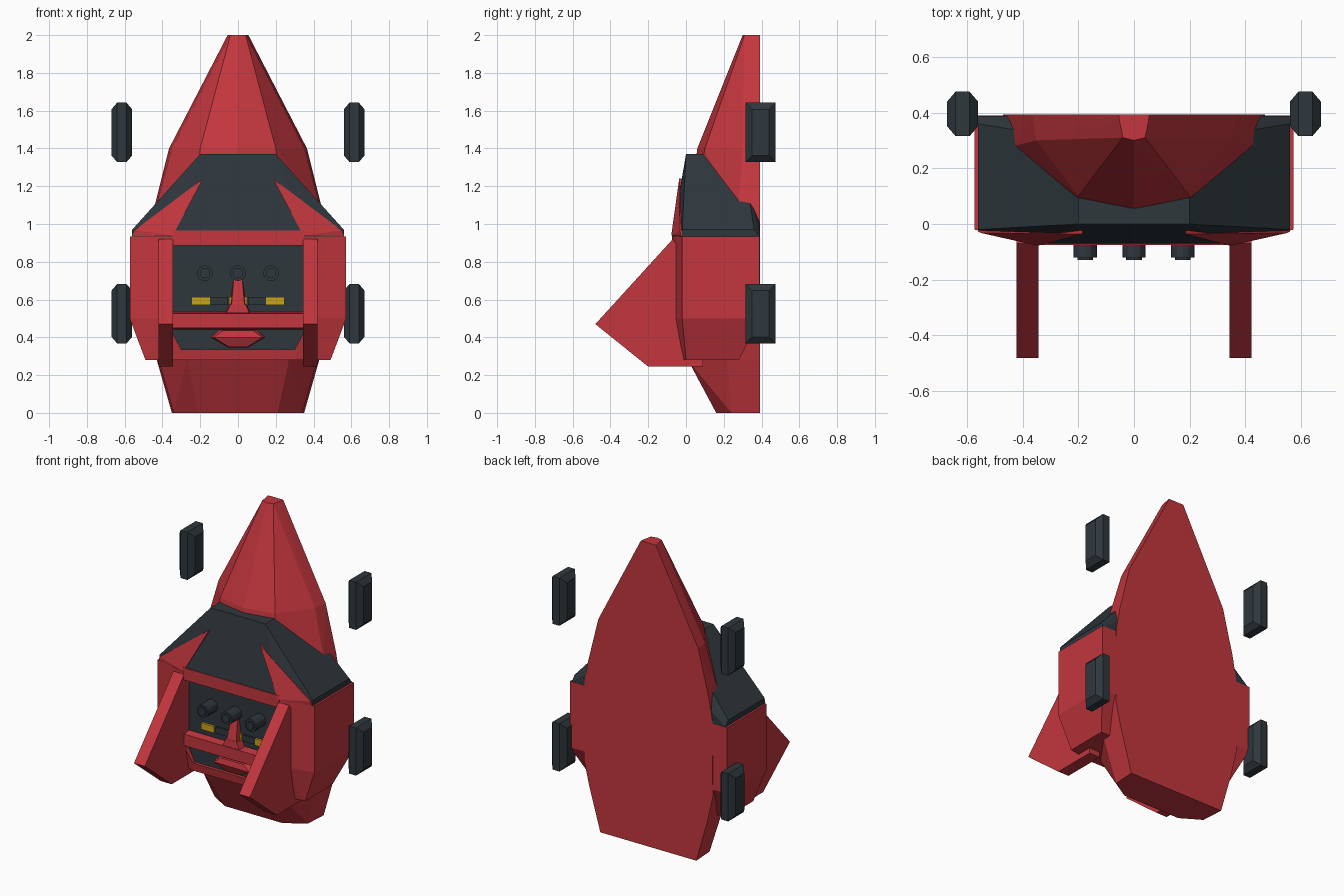
import bpy, bmesh
from mathutils import Matrix

if "Cube" in bpy.data.objects:
    bpy.data.objects.remove(bpy.data.objects["Cube"])


def material(name, rgb):
    m = bpy.data.materials.new(name)
    m.use_nodes = True
    m.diffuse_color = (*rgb, 1)
    m.node_tree.nodes["Principled BSDF"].inputs["Base Color"].default_value = (*rgb, 1)
    return m


RED = material("red", (0.54, 0.037, 0.048))
DARK = material("charcoal", (0.028, 0.038, 0.046))
YELLOW = material("yellow", (0.6, 0.37, 0.01))


def finish(name, bm, mat):
    bmesh.ops.recalc_face_normals(bm, faces=bm.faces)
    me = bpy.data.meshes.new(name)
    bm.to_mesh(me)
    bm.free()
    me.materials.append(mat)
    ob = bpy.data.objects.new(name, me)
    bpy.context.collection.objects.link(ob)
    return ob


def solid(name, points, mat, mirror=True):
    """Faceted convex block around the points, optionally symmetric in x."""
    pts = set(points)
    if mirror:
        pts |= {(-x, y, z) for x, y, z in points}
    bm = bmesh.new()
    for p in pts:
        bm.verts.new(p)
    out = bmesh.ops.convex_hull(bm, input=bm.verts)
    junk = {g for g in out["geom_interior"] + out["geom_unused"]
            if isinstance(g, bmesh.types.BMVert)}
    bmesh.ops.delete(bm, geom=list(junk), context="VERTS")
    bmesh.ops.dissolve_limit(bm, angle_limit=0.01, verts=bm.verts, edges=bm.edges)
    return finish(name, bm, mat)


def box(name, x, y, z, mat):
    return solid(name, [(a, b, c) for a in x for b in y for c in z], mat, False)


# Pointed rear pod with a flat back
def pod_ring(z, back, side, side_y, front, front_y, mid_y):
    return [(back, 0.392, z), (side, side_y, z), (front, front_y, z), (0, mid_y, z)]


solid("rear_pod",
      pod_ring(0, 0.35, 0.34, 0.24, 0.21, 0.16, 0.16)
      + pod_ring(0.28, 0.43, 0.42, 0.22, 0.27, 0.01, 0.01)
      + pod_ring(0.45, 0.47, 0.45, 0.25, 0.26, 0.01, 0.0)
      + pod_ring(0.95, 0.467, 0.45, 0.26, 0.25, 0.03, 0.0)
      + pod_ring(1.1, 0.44, 0.43, 0.28, 0.24, 0.06, 0.02)
      + pod_ring(1.4, 0.365, 0.35, 0.3, 0.2, 0.1, 0.06)
      + pod_ring(2, 0.055, 0.052, 0.37, 0.04, 0.31, 0.3), RED)

# Red main body with a recessed front
body = solid("body",
             [(0.3, -0.03, 0.28), (0.49, 0, 0.28), (0.49, 0.28, 0.28)]
             + [p for z in (0.5, 0.935) for p in
                ((0.345, -0.07, z), (0.573, -0.02, z), (0.573, 0.39, z))], RED)
cutter = solid("recess_cutter",
               [(x, y, z) for y in (-0.3, -0.015)
                for x, z in ((0.3, 0.335), (0.345, 0.42), (0.345, 0.885))], RED)
cutter.hide_render = True
cut = body.modifiers.new("recess", "BOOLEAN")
cut.operation = "DIFFERENCE"
cut.solver = "EXACT"
cut.object = cutter
bpy.context.view_layer.objects.active = body
bpy.ops.object.modifier_apply(modifier=cut.name)
bpy.data.objects.remove(cutter)

# Dark back wall of the recess
solid("recess_panel", [(x, y, z) for y in (-0.02, -0.013)
                       for x, z in ((0.3, 0.335), (0.345, 0.42), (0.345, 0.885))], DARK)

# Dark sloping roof
solid("roof", [(0.2, 0, 1.37), (0.2, 0.3, 1.37), (0.2, 0.388, 1.2),
               (0.35, -0.07, 0.96), (0.35, -0.07, 0.935),
               (0.56, -0.02, 0.97), (0.56, -0.02, 0.935),
               (0.434, 0.3, 1.11), (0.56, 0.36, 0.97),
               (0.45, 0.388, 0.98), (0.56, 0.388, 0.935)], DARK)

# Paired parts: roof struts, front fins, wheels
for s, side in ((1, "left"), (-1, "right")):
    corners = [(0.185, -0.036, 1.24), (0.345, -0.078, 0.94), (0.55, -0.032, 0.965),
               (0.56, -0.026, 0.935)]
    solid(side + "_roof_strut", [(s * x, y + d, z) for x, y, z in corners
                                 for d in (0, 0.03)], RED, False)

    outline = [(-0.07, 0.92), (-0.48, 0.47), (-0.2, 0.245), (0.09, 0.245), (0.09, 0.7)]
    solid(side + "_front_fin", [(s * x, y, z) for x in (0.343, 0.422)
                                for y, z in outline], RED, False)

    for z, level in ((0.525, "lower"), (1.485, "upper")):
        block = [(s * (0.615 + dx), 0.395 + b * (0.08 - i), z + c * (0.157 - i))
                 for dx, i in ((-0.055, 0.035), (-0.025, 0), (0.025, 0), (0.055, 0.035))
                 for b in (-1, 1) for c in (-1, 1)]
        solid(f"{side}_{level}_wheel", block, DARK, False)

# Red bars across the recess
box("top_bar", (-0.35, 0.35), (-0.075, 0.0), (0.885, 0.965), RED)
solid("middle_bar", [(0.345, -0.01, 0.44), (0.345, -0.07, 0.45),
                     (0.345, -0.07, 0.525), (0.345, -0.01, 0.535)], RED)

# Knobs with a raised cap
for x, label in ((-0.175, "right"), (0, "middle"), (0.175, "left")):
    bm = bmesh.new()
    for r, depth in ((0.042, 0.105), (0.028, 0.115)):
        spin = Matrix.Translation((x, -0.015 - depth / 2, 0.74)) @ Matrix.Rotation(1.5708, 4, "X")
        bmesh.ops.create_cone(bm, cap_ends=True, segments=12, radius1=r, radius2=r,
                              depth=depth, matrix=spin)
    finish(label + "_knob", bm, DARK)

# Yellow indicator lamps and the dark blocks between them
for x, label in ((-0.197, "right"), (0, "middle"), (0.197, "left")):
    box(label + "_lamp", (x - 0.048, x + 0.048), (-0.035, -0.015), (0.57, 0.613), YELLOW)
for x, label in ((-0.1, "right"), (0.1, "left")):
    box(label + "_lamp_spacer", (x - 0.048, x + 0.048), (-0.03, -0.015), (0.57, 0.613), DARK)

# Lever above the middle bar
solid("lever", [(0.022, -0.015, 0.72), (0.022, -0.035, 0.71),
                (0.042, -0.015, 0.57), (0.035, -0.07, 0.57)], RED)
solid("lever_base", [(0.045, -0.015, 0.575), (0.04, -0.07, 0.575),
                     (0.065, -0.015, 0.53), (0.06, -0.075, 0.53)], RED)

# Wedge-shaped lip below the middle bar
solid("lower_lip", [(0.1, -0.015, 0.44), (0.08, -0.06, 0.435), (0.145, -0.015, 0.4),
                    (0.13, -0.07, 0.4), (0.05, -0.015, 0.345), (0.05, -0.045, 0.35)], RED)
